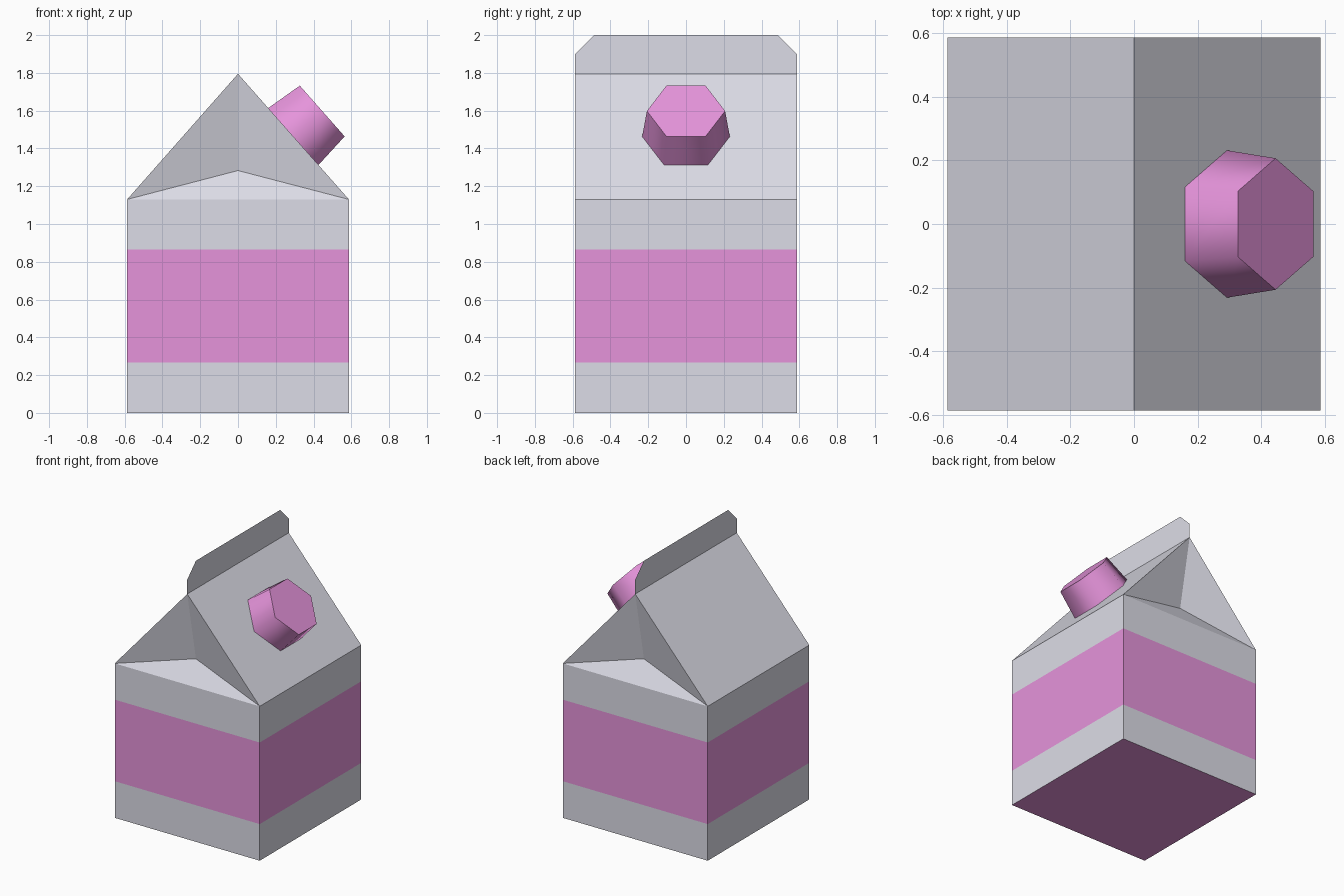
import bpy, bmesh, math
from mathutils import Matrix, Vector

if "Cube" in bpy.data.objects:
    bpy.data.objects.remove(bpy.data.objects["Cube"], do_unlink=True)


def material(name, rgb):
    mat = bpy.data.materials.new(name)
    mat.use_nodes = True
    mat.diffuse_color = (*rgb, 1)
    mat.node_tree.nodes["Principled BSDF"].inputs["Base Color"].default_value = (*rgb, 1)
    return mat


def add_object(name, bm, mats):
    mesh = bpy.data.meshes.new(name)
    bm.to_mesh(mesh)
    bm.free()
    for mat in mats:
        mesh.materials.append(mat)
    obj = bpy.data.objects.new(name, mesh)
    bpy.context.collection.objects.link(obj)
    return obj


card = material("pale grey card", (0.73, 0.73, 0.81))
pink = material("pink print", (0.79, 0.296, 0.71))

HALF = 0.587      # half width of the box
EAVE = 1.13       # top of the box walls
RIDGE = 1.795     # top of the sloping roof
BAND = (0.268, 0.865)

# Box: stacked square rings, with a printed band and a printed base
bm = bmesh.new()
corners = [(-HALF, -HALF), (HALF, -HALF), (HALF, HALF), (-HALF, HALF)]
rings = [[bm.verts.new((x, y, z)) for x, y in corners] for z in (0, *BAND, EAVE)]
for level, (low, high) in enumerate(zip(rings, rings[1:])):
    for i in range(4):
        j = (i + 1) % 4
        wall = bm.faces.new((low[i], low[j], high[j], high[i]))
        wall.material_index = 1 if level == 1 else 0
bm.faces.new(rings[0][::-1]).material_index = 1

# Roof: two slopes, and a folded-in gable at each end
top = rings[-1]
ridge = [bm.verts.new((0, side * HALF, RIDGE)) for side in (-1, 1)]
bm.faces.new((top[1], top[2], ridge[1], ridge[0]))
bm.faces.new((top[3], top[0], ridge[0], ridge[1]))
for side, a, b, peak in ((-1, top[0], top[1], ridge[0]), (1, top[2], top[3], ridge[1])):
    fold = bm.verts.new((0, side * (HALF - 0.1), 1.283))
    for tri in ((a, b, fold), (b, peak, fold), (peak, a, fold)):
        bm.faces.new(tri)
add_object("carton_body", bm, (card, pink))

# Flat sealing fin along the ridge, with clipped upper corners
bm = bmesh.new()
profile = [(-HALF, RIDGE), (HALF, RIDGE), (HALF, 1.9), (HALF - 0.1, 2.0),
           (0.1 - HALF, 2.0), (-HALF, 1.9)]
bm.faces.new([bm.verts.new((0, y, z)) for y, z in profile])
add_object("top_fin", bm, (card,))

# Tapered six-sided screw cap standing square to the roof slope
DEPTH = 0.204
normal = Vector((RIDGE - EAVE, 0, HALF)).normalized()
bm = bmesh.new()
bmesh.ops.create_cone(bm, cap_ends=True, segments=6, radius1=0.232, radius2=0.207, depth=DEPTH)
for face in bm.faces:
    face.smooth = len(face.verts) == 4
base = [f for f in bm.faces if f.normal.z < -0.9]
bmesh.ops.delete(bm, geom=base, context="FACES_ONLY")
seat = Vector((0.293, 0, RIDGE - 0.293 * (RIDGE - EAVE) / HALF))
tilt = Matrix.Rotation(math.atan2(normal.x, normal.z), 4, "Y")
bm.transform(Matrix.Translation(seat + normal * DEPTH / 2) @ tilt)
add_object("screw_cap", bm, (pink,))
